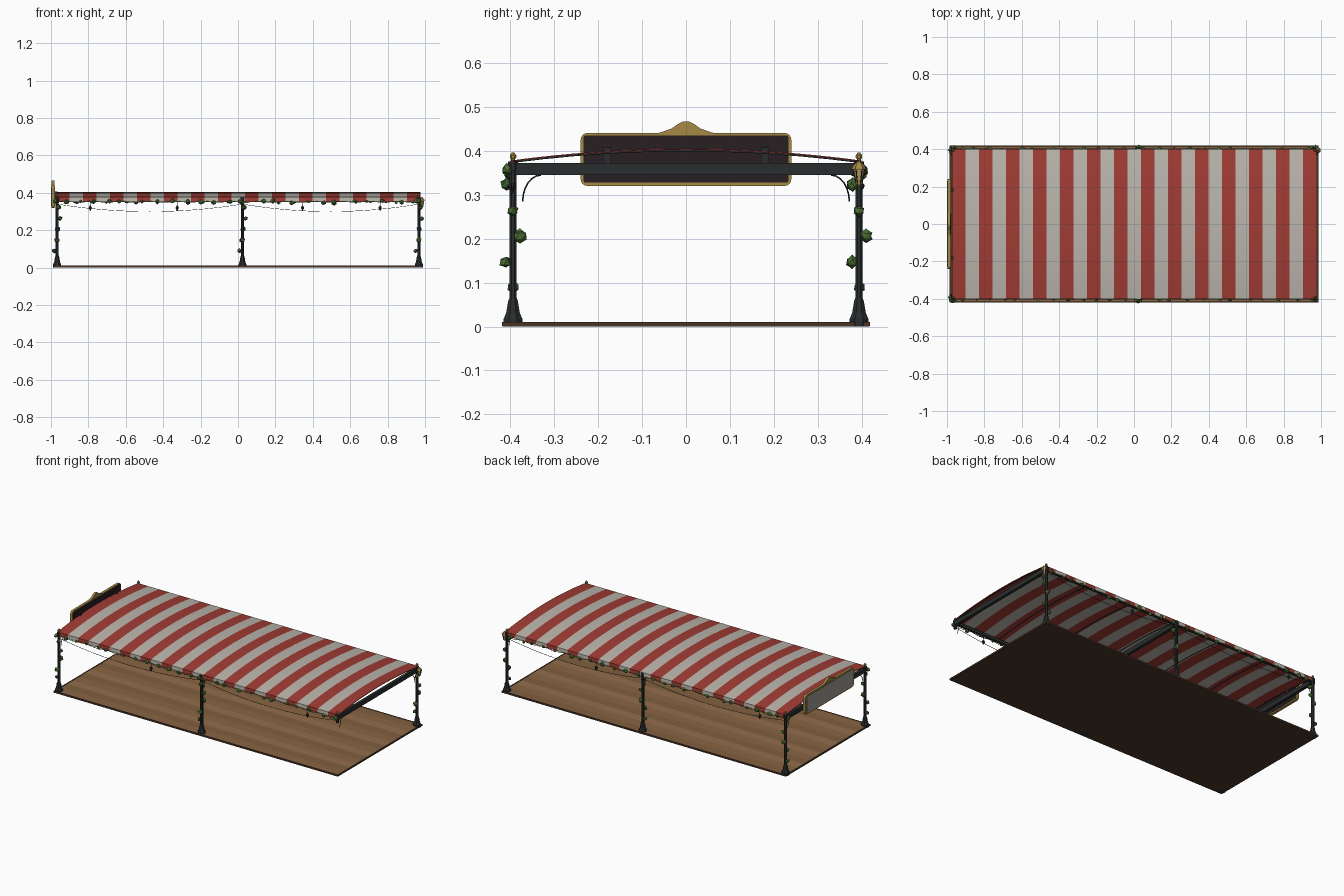
import bpy, bmesh, math, random
from mathutils import Matrix, Vector

if "Cube" in bpy.data.objects:
    bpy.data.objects.remove(bpy.data.objects["Cube"])
random.seed(4)


def mat(name, r, g, b):
    m = bpy.data.materials.new(name)
    m.diffuse_color = (r, g, b, 1)
    m.use_nodes = True
    m.node_tree.nodes["Principled BSDF"].inputs["Base Color"].default_value = m.diffuse_color
    return m


IRON = mat("iron", .022, .026, .027)
GOLD = mat("gold", .38, .25, .06)
RED = mat("red_cloth", .36, .045, .035)
WHITE = mat("white_cloth", .5, .47, .42)
GREEN = mat("leaf_green", .07, .16, .035)
WOODS = [mat("wood_a", .25, .13, .055), mat("wood_b", .29, .155, .07), mat("wood_c", .22, .115, .05)]
TRIM = mat("wood_trim", .07, .035, .02)
PANEL = mat("sign_back", .02, .014, .016)
FACE = mat("sign_face", .34, .33, .29)
GLOW = mat("lamp_glass", .55, .36, .12)


def finish(name, bm, *mats, smooth=False):
    bmesh.ops.recalc_face_normals(bm, faces=bm.faces)
    me = bpy.data.meshes.new(name)
    bm.to_mesh(me)
    bm.free()
    for m in mats:
        me.materials.append(m)
    ob = bpy.data.objects.new(name, me)
    bpy.context.collection.objects.link(ob)
    if smooth:
        for p in me.polygons:
            p.use_smooth = True
    return ob


def box(name, x0, x1, y0, y1, z0, z1, m):
    bm = bmesh.new()
    bmesh.ops.create_cube(bm, size=1)
    for v in bm.verts:
        v.co = ((x0 + x1) / 2 + v.co.x * (x1 - x0), (y0 + y1) / 2 + v.co.y * (y1 - y0),
                (z0 + z1) / 2 + v.co.z * (z1 - z0))
    return finish(name, bm, m)


def lathe(name, profile, loc, m, sides=8):
    bm = bmesh.new()
    rings = []
    for r, z in profile:
        rings.append([bm.verts.new((loc[0] + r * math.cos(a), loc[1] + r * math.sin(a), loc[2] + z))
                      for a in [math.tau * (i + .5) / sides for i in range(sides)]])
    for a, b in zip(rings, rings[1:]):
        for i in range(sides):
            j = (i + 1) % sides
            bm.faces.new((a[i], a[j], b[j], b[i]))
    bm.faces.new(rings[0])
    bm.faces.new(rings[-1])
    return finish(name, bm, m)


def prism(name, yz, x0, x1, m):
    bm = bmesh.new()
    f = bm.faces.new([bm.verts.new((x0, y, z)) for y, z in yz])
    new = bmesh.ops.extrude_face_region(bm, geom=[f])["geom"]
    bmesh.ops.translate(bm, verts=[v for v in new if isinstance(v, bmesh.types.BMVert)], vec=(x1 - x0, 0, 0))
    return finish(name, bm, m)


def tube(name, pts, r, m):
    cu = bpy.data.curves.new(name, "CURVE")
    cu.dimensions = "3D"
    cu.bevel_depth, cu.bevel_resolution, cu.use_fill_caps = r, 1, True
    s = cu.splines.new("POLY")
    s.points.add(len(pts) - 1)
    for p, co in zip(s.points, pts):
        p.co = (*co, 1)
    cu.materials.append(m)
    ob = bpy.data.objects.new(name, cu)
    bpy.context.collection.objects.link(ob)


def leaves(name, spots):
    bm = bmesh.new()
    for co, r in spots:
        vs = bmesh.ops.create_icosphere(bm, subdivisions=1, radius=r)["verts"]
        rot = Matrix.Rotation(random.uniform(0, 6), 3, "Z")
        for v in vs:
            v.co = Vector(co) + rot @ (v.co * random.uniform(.75, 1.15))
    finish(name, bm, GREEN)


def arch(y):
    return .378 + .027 * (1 - (y / .4) ** 2)


# plank floor with dark edging
box("floor_base", -.985, .985, -.418, .418, 0, .006, TRIM)
N = 14
for i in range(N):
    y = -.412 + .824 * i / N
    box(f"floor_plank_{i}", -.98, .98, y, y + .824 / N, .005, .0095, WOODS[i * 2 % 3])
for s in (-1, 1):
    box("floor_edge_long", -.985, .985, s * .415 - .004, s * .415 + .004, .001, .0105, TRIM)
    box("floor_edge_short", s * .983 - .004, s * .983 + .004, -.419, .419, .001, .0105, TRIM)

# posts: the front right corner only has a short stub
POST = [(.023, 0), (.023, .018), (.017, .03), (.012, .058), (.009, .065), (.009, .35), (.012, .356), (.012, .376)]
KNOB = [(.004, 0), (.005, .006), (.008, .01), (.008, .015), (.003, .021)]
XS, PY = (-.967, .024, .967), .394
for x in XS:
    for s in (-1, 1):
        y = s * PY
        stub = x > .5 and s < 0
        lathe("corner_stub" if stub else "post", [(.009, .325)] + POST[5:] if stub else POST, (x, y, 0), IRON)
        if abs(x) > .5:
            lathe("post_finial", KNOB, (x, y, .375), GOLD)
        # curved brace under the cross beam
        tube("beam_brace", [(x, s * (.372 - .042 * (1 - math.cos(a))), .285 + .06 * math.sin(a))
                            for a in [i * math.pi / 12 for i in range(7)]], .002, IRON)
        # climbing leaves spiral round the post
        if not stub:
            leaves("post_leaves", [((x + .016 * math.cos(a), y + .016 * math.sin(a), z), r) for a, z, r in
                                   [(3.1, .09, .013), (4.6, .147, .015), (1.4, .206, .016), (0, .264, .013),
                                    (5.2, .323, .015), (3.9, .355, .014)]])
        else:
            leaves("stub_leaves", [((x, y - .014, .358), .014)])
    box("cross_beam", x - .009, x + .009, -.39, .39, .345, .372, IRON)

# thin arched ribs below the cloth
for x in (-.967, -.64, -.31, .024, .34, .65, .967):
    tube("canopy_rib", [(x, y, arch(y) - .004) for y in [-.39 + .78 * i / 12 for i in range(13)]], .0025, IRON)

# striped canopy with hanging valance
bm = bmesh.new()
prof = [(-.401, .354)] + [(y, arch(y)) for y in [-.4 + .8 * i / 16 for i in range(17)]] + [(.401, .354)]
ST = 27
rows = [[bm.verts.new((-.973 + 1.95 * i / ST, y, z)) for y, z in prof] for i in range(ST + 1)]
for i in range(ST):
    for j in range(len(prof) - 1):
        f = bm.faces.new((rows[i][j], rows[i + 1][j], rows[i + 1][j + 1], rows[i][j + 1]))
        f.material_index = i % 2
cloth = finish("striped_canopy", bm, RED, WHITE)
mod = cloth.modifiers.new("thickness", "SOLIDIFY")
mod.thickness, mod.offset = .003, -1

# long rails, garlands, light strings and pendants on both sides
for s in (-1, 1):
    box("long_rail", -.967, .967, s * .39 - .007, s * .39 + .007, .352, .37, IRON)
    leaves("rail_garland", [((-.94 + .0817 * i + random.uniform(-.025, .025), s * .4,
                              .352 + random.uniform(-.005, .006)), random.uniform(.009, .016)) for i in range(24)])
    tube("garland_vine", [(-.96 + .04 * i, s * .402, .352 + .004 * math.sin(i * 1.7)) for i in range(49)], .0015, GREEN)
    for a, b in zip(XS, XS[1:]):
        tube("light_string", [(a + (b - a) * t, s * .397, .34 - .16 * t * (1 - t))
                              for t in [i / 16 for i in range(17)]], .0012, IRON)
    for x in ((-.325, .76) if s < 0 else (-.79, .345)):
        tube("pendant_cord", [(x, s * .397, .352), (x, s * .397, .33)], .0012, IRON)
        lathe("pendant_lamp", [(.002, 0), (.004, .006), (.01, .016), (.009, .02), (.002, .03)],
              (x, s * .397, .303), IRON, 6)

# corner lantern
LX, LY = .983, .394
lathe("lantern_glass", [(.006, 0), (.013, .03)], (LX, LY, .328), GLOW, 6)
lathe("lantern_base", [(.004, -.006), (.008, 0), (.008, .004)], (LX, LY, .326), GOLD, 6)
lathe("lantern_cap", [(.017, 0), (.016, .005), (.009, .013), (.002, .019)], (LX, LY, .358), GOLD, 6)
for i in range(6):
    c, d = math.cos(math.tau * (i + .5) / 6), math.sin(math.tau * (i + .5) / 6)
    tube("lantern_bar", [(LX + .007 * c, LY + .007 * d, .328), (LX + .014 * c, LY + .014 * d, .36)], .0014, IRON)


# end sign with rounded frame and crest
def rounded(hy, z0, z1, r):
    pts = []
    for k, (sy, z) in enumerate([(1, z1 - r), (-1, z1 - r), (-1, z0 + r), (1, z0 + r)]):
        for i in range(5):
            a = (k + i / 4) * math.pi / 2
            pts.append((sy * (hy - r) + r * math.cos(a), z + r * math.sin(a)))
    return pts


prism("sign_frame", rounded(.24, .32, .441, .016), -.997, -.981, GOLD)
prism("sign_back_panel", rounded(.233, .328, .435, .004), -.985, -.979, PANEL)
prism("sign_face_panel", rounded(.23, .33, .432, .012), -1, -.99, FACE)
half = [(.075, .438), (.055, .443), (.033, .451), (.017, .462), (.007, .467)]
prism("sign_crest", half + [(-y, z) for y, z in reversed(half)], -.996, -.982, GOLD)
for s in (-1, 1):
    box("sign_bracket", -.982, -.964, s * .18 - .009, s * .18 + .009, .362, .408, IRON)
    for z in (.345, .418):
        bolt = box("sign_stud", -1, -.996, s * .21 - .004, s * .21 + .004, z - .004, z + .004, GOLD)
